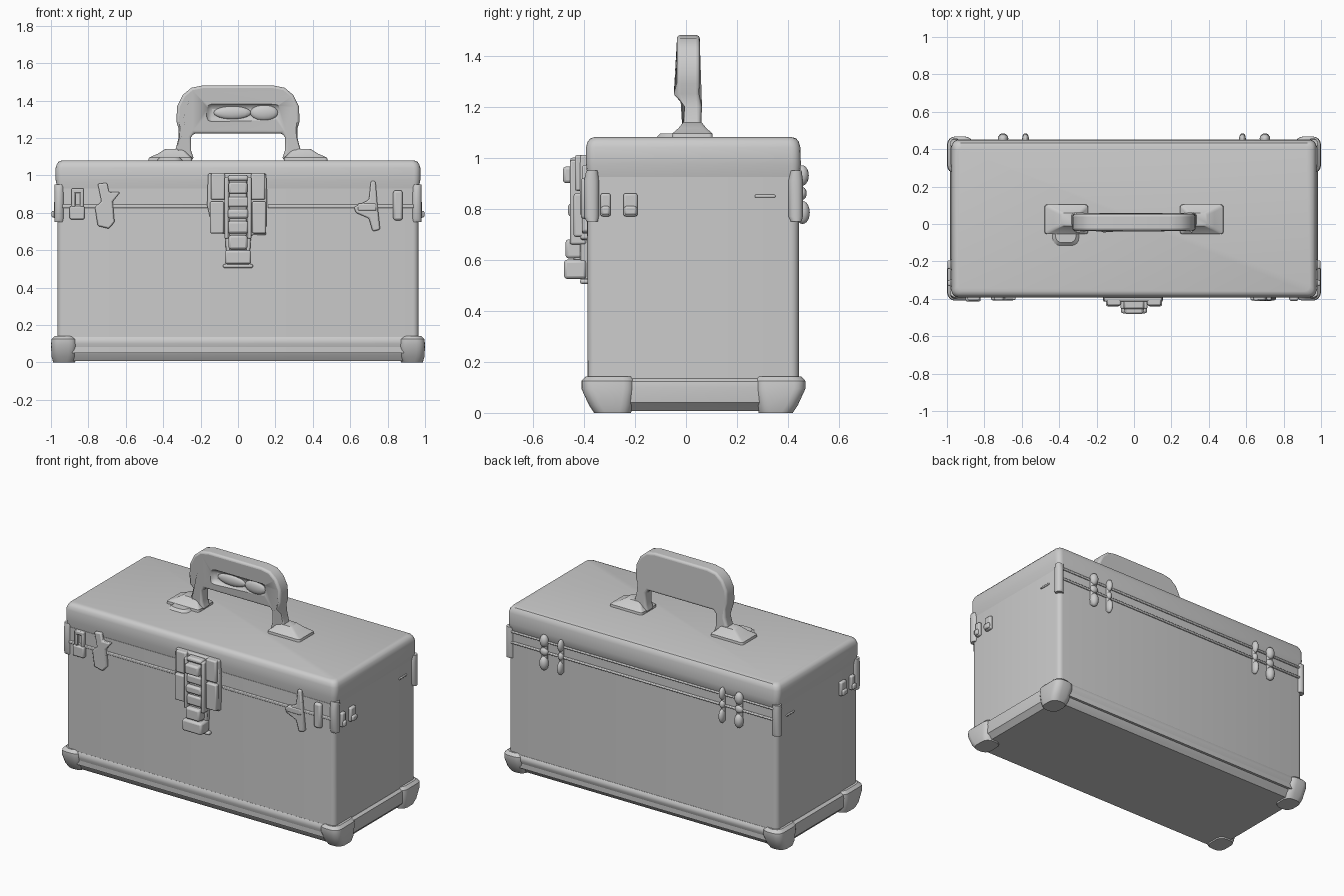
import bpy, bmesh, math
from mathutils import Vector

if "Cube" in bpy.data.objects:
    bpy.data.objects.remove(bpy.data.objects["Cube"])


def finish(name, bm, angle=35, bevel=0.0, segs=2):
    bmesh.ops.recalc_face_normals(bm, faces=bm.faces[:])
    me = bpy.data.meshes.new(name)
    bm.to_mesh(me)
    bm.free()
    ob = bpy.data.objects.new(name, me)
    bpy.context.collection.objects.link(ob)
    if bevel:
        m = ob.modifiers.new("bevel", 'BEVEL')
        m.width, m.segments, m.limit_method = bevel, segs, 'ANGLE'
        m.angle_limit = math.radians(40)
    bpy.ops.object.select_all(action='DESELECT')
    ob.select_set(True)
    bpy.context.view_layer.objects.active = ob
    bpy.ops.object.shade_smooth_by_angle(angle=math.radians(angle))
    return ob


def loft(name, sections):
    """Stack of rounded rectangles: (x0, x1, y0, y1, z, radius)."""
    bm = bmesh.new()
    rings = []
    for x0, x1, y0, y1, z, r in sections:
        ring = []
        corners = [(x1 - r, y1 - r, 0), (x0 + r, y1 - r, 90), (x0 + r, y0 + r, 180), (x1 - r, y0 + r, 270)]
        for cx, cy, a0 in corners:
            for k in range(5):
                a = math.radians(a0 + k * 22.5)
                ring.append(bm.verts.new((cx + r * math.cos(a), cy + r * math.sin(a), z)))
        rings.append(ring)
    for a, b in zip(rings, rings[1:]):
        for i in range(len(a)):
            j = (i + 1) % len(a)
            bm.faces.new((a[i], a[j], b[j], b[i]))
    bm.faces.new(rings[0])
    bm.faces.new(rings[-1])
    return finish(name, bm)


def box(name, x0, x1, y0, y1, z0, z1, bevel=0.008):
    bm = bmesh.new()
    bmesh.ops.create_cube(bm, size=1)
    for v in bm.verts:
        v.co = Vector(((x0 + x1) / 2 + v.co.x * (x1 - x0),
                       (y0 + y1) / 2 + v.co.y * (y1 - y0),
                       (z0 + z1) / 2 + v.co.z * (z1 - z0)))
    return finish(name, bm, bevel=bevel)


def plate(name, pts, y0, y1, bevel=0.008, segs=2):
    """Outline in x/z, extruded along y."""
    bm = bmesh.new()
    f = bm.faces.new([bm.verts.new((x, y0, z)) for x, z in pts])
    ext = bmesh.ops.extrude_face_region(bm, geom=[f])
    for v in ext['geom']:
        if isinstance(v, bmesh.types.BMVert):
            v.co.y = y1
    return finish(name, bm, bevel=bevel, segs=segs)


def ball(name, centre, radii):
    bm = bmesh.new()
    bmesh.ops.create_uvsphere(bm, u_segments=16, v_segments=10, radius=1)
    for v in bm.verts:
        v.co = Vector([c + r * t for c, r, t in zip(centre, radii, v.co)])
    return finish(name, bm, angle=80)


# Case body and lid with a small lip at the seam
loft("case_body", [(-.965, .965, -.385, .442, .05, .03), (-.965, .965, -.388, .442, .93, .03)])
loft("case_lid", [(-.95, .95, -.37, .44, .915, .03), (-.965, .965, -.385, .445, .925, .03),
                  (-.975, .975, -.392, .45, .975, .035), (-.975, .975, -.392, .448, 1.04, .035),
                  (-.968, .968, -.386, .442, 1.062, .035), (-.957, .957, -.375, .432, 1.075, .03),
                  (-.94, .94, -.36, .415, 1.08, .03)])

# Base skirt, chamfered towards the floor
loft("base_skirt", [(-.95, .95, -.35, .395, .008, .03), (-.98, .98, -.37, .42, .04, .03),
                    (-.985, .985, -.392, .452, .10, .03), (-.982, .982, -.392, .452, .122, .03),
                    (-.966, .966, -.386, .444, .135, .03)])

# Corner caps on the base
for sx in (-1, 1):
    for front in (True, False):
        secs = []
        for z, dx, dy in ((0, .012, .05), (.03, .003, .03), (.095, 0, 0), (.125, .003, .0), (.142, .02, .016)):
            xs = sorted((sx * (.86 + dx), sx * (1.0 - dx)))
            ys = (-.41 + dy, -.20 - dy * .3) if front else (.27 + dy * .3, .468 - dy)
            secs.append((*xs, *ys, z, .045))
        loft("base_corner_cap", secs)

# Carrying handle: arched profile, mirrored left/right
half = [(.42, 1.085), (.34, 1.115), (.318, 1.20), (.318, 1.25), (.33, 1.29), (.325, 1.37), (.295, 1.43),
        (.25, 1.468), (.19, 1.48)]
inner = [(.235, 1.225), (.25, 1.205), (.25, 1.13), (.235, 1.085)]
outline = half + [(-x, z) for x, z in reversed(half)]
outline += [(-x, z) for x, z in reversed(inner)] + inner
handle = plate("handle", outline, -.036, .054, bevel=.026, segs=4)
for v in handle.data.vertices:      # legs are thinner than the grip
    if v.co.z < 1.23:
        v.co.y = .01 + (v.co.y - .01) * .8 + .013
# Finger recess in the grip with two pads
cutter = box("grip_recess_cutter", -.17, .23, -.10, -.018, 1.285, 1.385, bevel=.03)
cutter.hide_render = True
cutter.hide_viewport = True
cut = handle.modifiers.new("recess", 'BOOLEAN')
cut.object, cut.operation, cut.solver = cutter, 'DIFFERENCE', 'EXACT'
ball("grip_pad_left", (-.03, -.02, 1.335), (.10, .018, .035))
ball("grip_pad_right", (.14, -.02, 1.335), (.075, .02, .042))

# Handle feet
for s in (-1, 1):
    def foot(grow, z):
        return (*sorted((s * (.245 + grow), s * (.48 - grow * 2))), -.055 + grow, .105 - grow, z, .015)
    loft("handle_foot", [foot(0, 1.075), foot(.002, 1.095), foot(.025, 1.115), foot(.045, 1.14)])
loft("handle_tab", [(-.44, -.29, -.12, 0, 1.075, .04), (-.42, -.31, -.10, 0, 1.095, .035)])

# Centre clasp: back plate, side rails, stepped strap and hook
plate("clasp_plate", [(-.16, 1.01), (.15, 1.01), (.155, .90), (.15, .68), (.07, .68), (.06, .52),
                      (-.06, .52), (-.07, .69), (-.13, .69), (-.165, .84)], -.415, -.38)
for s in (-1, 1):
    box("clasp_upper_rail", *sorted((s * .07, s * .145)), -.435, -.39, .87, 1.01)
    box("clasp_lower_rail", *sorted((s * .075, s * .15)), -.44, -.39, .69, .86)
    box("clasp_pin", *sorted((s * .05, s * .072)), -.455, -.39, .66, .99)
for z0, z1, w, y in ((.97, 1.0, .055, -.455), (.90, .965, .05, -.482), (.83, .885, .06, -.45),
                     (.77, .82, .055, -.462), (.69, .755, .055, -.452), (.605, .68, .05, -.472),
                     (.525, .60, .07, -.478)):
    box("clasp_strap_link", -w, w, y, -.39, z0, z1, bevel=.012)
box("clasp_strap", -.045, .045, -.44, -.39, .54, .99)
box("clasp_lower_lip", -.08, .08, -.415, -.38, .505, .525)

# Seam ribs front and back
for s in (-1, 1):
    box("front_rib", *sorted((s * .16, s * .96)), -.394, -.38, .825, .845, bevel=.005)
for z in (.845, .915):
    box("back_rib", -.96, .96, .43, .453, z, z + .014, bevel=.005)

# Corner brackets around the vertical edges under the lid
for s in (-1, 1):
    xs = sorted((s * .93, s * .982))
    for y0, y1 in ((-.40, -.34), (.40, .458)):
        loft("corner_bracket", [(*xs, y0 + .01, y1 - .005, .75, .02), (*xs, y0, y1, .77, .025),
                                (*xs, y0, y1, .91, .025), (*xs, y0 + .01, y1 - .005, .95, .02)])
    # End-face catches and small rear strip
    for y0, y1, z0 in ((-.335, -.295, .77), (-.245, -.19, .77)):
        box("end_catch", *sorted((s * .955, s * .985)), y0, y1, z0, .86)
        box("end_catch_boss", *sorted((s * .955, s * .997)), y0 + .004, y1 - .004, z0 + .005, z0 + .04)
    box("end_strip", *sorted((s * .955, s * .972)), .27, .35, .843, .855, bevel=.004)

# Front hardware: padlock shape on the left, catch on the right
box("left_lock_body", -.90, -.82, -.414, -.38, .765, .835)
for x in (-.89, -.845):
    box("left_lock_shackle", x, x + .02, -.408, -.38, .83, .92, bevel=.006)
box("left_lock_bar", -.89, -.825, -.408, -.38, .905, .93, bevel=.006)
box("right_lock", .83, .88, -.412, -.38, .76, .92, bevel=.012)
hasp = [(-.75, .955), (-.70, .96), (-.69, .91), (-.63, .91), (-.67, .86), (-.66, .75), (-.69, .715),
        (-.75, .73), (-.765, .83), (-.73, .86)]
plate("left_hasp", hasp, -.408, -.38)
plate("right_hasp", [(.71, .97), (.735, .97), (.745, .85), (.76, .71), (.72, .70), (.70, .77), (.63, .80),
                     (.62, .83), (.70, .87)], -.408, -.38)
box("right_hasp_boss", .64, .74, -.412, -.38, .81, .85)

# Back hinges: rounded knuckles above and below the seam
for s in (-1, 1):
    for x, w in ((.70, .028), (.58, .018)):
        box("hinge_leaf", s * x - w * .7, s * x + w * .7, .43, .458, .75, .96, bevel=.006)
        ball("hinge_upper_knuckle", (s * x, .455, .93), (w, .026, .04))
        ball("hinge_middle_knuckle", (s * x, .455, .86), (w, .018, .025))
        ball("hinge_lower_knuckle", (s * x, .457, .785), (w, .028, .045))
